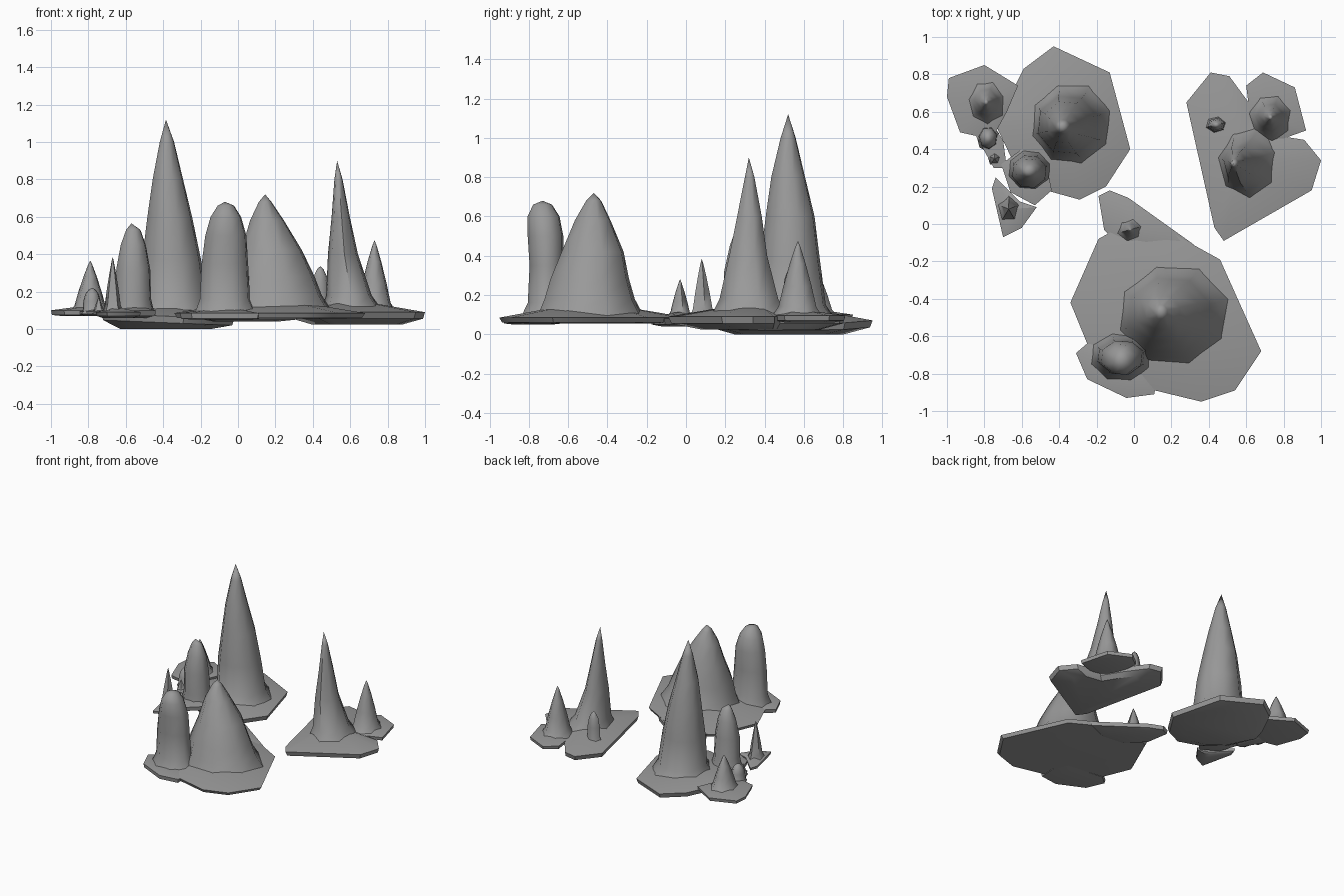
import bpy, bmesh, math
from mathutils import Vector

cube = bpy.data.objects.get("Cube")
if cube:
    bpy.data.objects.remove(cube, do_unlink=True)

# Single stone colour
stone = bpy.data.materials.new("grey_stone")
stone.use_nodes = True
GREY = (.32, .32, .32, 1)
stone.diffuse_color = GREY
shader = next(n for n in stone.node_tree.nodes if n.type == 'BSDF_PRINCIPLED')
shader.inputs["Base Color"].default_value = GREY
shader.inputs["Roughness"].default_value = .9


def finish(name, bm, angle):
    """Turn a bmesh into a smooth-shaded stone object."""
    bmesh.ops.recalc_face_normals(bm, faces=bm.faces[:])
    mesh = bpy.data.meshes.new(name)
    bm.to_mesh(mesh)
    bm.free()
    mesh.materials.append(stone)
    mesh.shade_smooth()
    mesh.set_sharp_from_angle(angle=math.radians(angle))
    obj = bpy.data.objects.new(name, mesh)
    bpy.context.scene.collection.objects.link(obj)
    return obj


def loft(name, rings, tip, foot=None, angle=50):
    """Skin rings of equal size, closing with a tip point and an optional foot point."""
    bm = bmesh.new()
    loops = [[bm.verts.new(p) for p in ring] for ring in rings]
    count = len(loops[0])
    for low, high in zip(loops, loops[1:]):
        for i in range(count):
            j = (i + 1) % count
            bm.faces.new((low[i], low[j], high[j], high[i]))
    top = bm.verts.new(tip)
    for i in range(count):
        bm.faces.new((loops[-1][i], loops[-1][(i + 1) % count], top))
    if foot is None:
        bm.faces.new(loops[0][::-1])
    else:
        base = bm.verts.new(foot)
        for i in range(count):
            bm.faces.new((loops[0][(i + 1) % count], loops[0][i], base))
    return finish(name, bm, angle)


def plate(name, outline, centre, rim, crown, under, tilt=0.0, thick=.03):
    """Irregular slab: shallow keel below, thin rim, gentle rise to the crown."""
    cx, cy = centre
    mid = Vector((sum(p[0] for p in outline), sum(p[1] for p in outline))) / len(outline)

    def ring(scale, z, slope):
        pts = [mid + (Vector(p) - mid) * scale for p in outline]
        return [(p.x, p.y, z + slope * (p.x - mid.x)) for p in pts]

    rings = [ring(.68, under, 0), ring(.97, rim, tilt), ring(1, rim + thick, tilt)]
    return loft(name, rings, (cx, cy, crown), angle=35)


def spire(name, levels, tip, sides=8, turn=.3):
    """Stack of faceted ovals, each level given as z and its x and y extents."""
    rings = []
    for z, x0, x1, y0, y1 in levels:
        ring = []
        for i in range(sides):
            a = turn + math.tau * i / sides
            ring.append(((x0 + x1) / 2 + (x1 - x0) / 2 * math.cos(a),
                         (y0 + y1) / 2 + (y1 - y0) / 2 * math.sin(a), z))
        rings.append(ring)
    return loft(name, rings, tip, angle=60)


# Shared silhouettes as (height fraction, radius fraction)
POINTED = [(0, 1.35), (.13, 1), (.4, .75), (.7, .42), (.92, .14)]
ROUNDED = [(0, 1.25), (.15, 1), (.5, .95), (.78, .72), (.94, .35)]


def small_spire(name, x, y, rx, ry, foot, top, shape, sides=7):
    levels = [(foot + (top - foot) * h, x - rx * r, x + rx * r, y - ry * r, y + ry * r)
              for h, r in shape]
    return spire(name, levels, (x, y, top), sides)


# Tall back spire and its slab
plate("tall_slab",
      [(-.43, .95), (-.13, .81), (-.02, .4), (-.15, .2), (-.29, .13), (-.47, .18),
       (-.63, .3), (-.73, .51), (-.69, .63), (-.59, .83)],
      (-.37, .52), .035, .15, 0, tilt=-.04, thick=.035)
spire("tall_spire",
      [(.08, -.57, -.12, .3, .77), (.15, -.53, -.16, .35, .72), (.37, -.52, -.19, .37, .69),
       (.6, -.49, -.24, .4, .66), (.8, -.46, -.29, .43, .61), (1, -.42, -.34, .48, .56)],
      (-.385, .52, 1.12))

# Rounded column beside the tall spire
plate("left_column_slab",
      [(-.71, .32), (-.6, .4), (-.47, .33), (-.44, .18), (-.53, .1), (-.66, .17)],
      (-.57, .28), .07, .13, .06)
spire("left_column",
      [(.08, -.68, -.44, .18, .4), (.16, -.66, -.46, .19, .38), (.32, -.655, -.465, .19, .37),
       (.45, -.63, -.49, .22, .35), (.53, -.6, -.52, .25, .32)],
      (-.57, .28, .565))

# Back left cluster
plate("back_left_slab",
      [(-.99, .78), (-.8, .85), (-.62, .74), (-.68, .6), (-.74, .49), (-.84, .47),
       (-.93, .49), (-1, .68)],
      (-.78, .65), .075, .13, .07, thick=.025)
small_spire("back_left_spire", -.79, .65, .085, .1, .09, .365, POINTED)
plate("back_left_bump_slab",
      [(-.85, .48), (-.76, .53), (-.7, .45), (-.68, .3), (-.75, .3)],
      (-.77, .45), .08, .11, .07, thick=.015)
small_spire("back_left_bump", -.78, .46, .05, .06, .08, .22, ROUNDED)
small_spire("back_left_nub", -.745, .35, .03, .03, .08, .17, POINTED, 5)

# Thin left spike
plate("left_spike_slab",
      [(-.74, .25), (-.61, .12), (-.52, .09), (-.6, -.02), (-.7, -.07), (-.76, .19)],
      (-.66, .08), .07, .12, .06, thick=.02)
small_spire("left_spike", -.67, .08, .045, .055, .09, .385, POINTED, 5)

# Broad front spire and its slab
plate("front_slab",
      [(-.19, -.08), (-.03, .01), (.17, -.03), (.46, -.19), (.68, -.68), (.54, -.89),
       (.36, -.95), (.03, -.87), (-.21, -.72), (-.25, -.64), (-.34, -.42)],
      (.17, -.49), .06, .17, .055, thick=.025)
spire("front_spire",
      [(.09, -.1, .52, -.77, -.2), (.18, -.06, .46, -.73, -.25), (.28, -.04, .42, -.7, -.28),
       (.42, .01, .35, -.64, -.31), (.58, .06, .25, -.57, -.38), (.68, .11, .18, -.51, -.43)],
      (.145, -.47, .72))

# Rounded front column
plate("front_column_slab",
      [(-.31, -.69), (-.24, -.63), (.06, -.66), (.12, -.77), (.11, -.91), (-.04, -.93),
       (-.25, -.83)],
      (-.07, -.72), .055, .12, .05)
spire("front_column",
      [(.08, -.24, .11, -.85, -.57), (.16, -.21, .07, -.81, -.6), (.35, -.2, .06, -.8, -.62),
       (.5, -.18, .05, -.81, -.62), (.6, -.15, .02, -.81, -.64), (.66, -.11, -.02, -.78, -.68)],
      (-.07, -.73, .68))

# Small middle spike
plate("middle_spike_slab",
      [(-.19, .15), (-.13, .18), (-.03, .14), (.32, -.11), (.16, -.18), (-.03, -.16),
       (-.16, -.03)],
      (-.02, -.02), .05, .12, .04)
small_spire("middle_spike", -.02, -.03, .055, .05, .09, .28, POINTED, 6)

# Right spire and its slab
plate("right_slab",
      [(.28, .65), (.41, .81), (.51, .79), (.62, .64), (.72, .48), (.91, .45), (1, .34),
       (.95, .18), (.48, -.09), (.43, -.02)],
      (.57, .35), .055, .165, .025, thick=.035)
spire("right_spire",
      [(.1, .44, .78, .13, .53), (.18, .47, .72, .17, .48), (.4, .48, .645, .22, .42),
       (.6, .5, .6, .26, .39), (.8, .515, .56, .3, .35)],
      (.53, .32, .9), 7)

# Right companions
plate("right_back_slab",
      [(.6, .74), (.69, .81), (.86, .73), (.92, .5), (.78, .45), (.63, .5)],
      (.74, .57), .07, .13, .06, thick=.025)
small_spire("right_back_spire", .73, .57, .09, .1, .09, .475, POINTED)
small_spire("right_bump", .44, .53, .05, .04, .1, .335, ROUNDED, 6)
